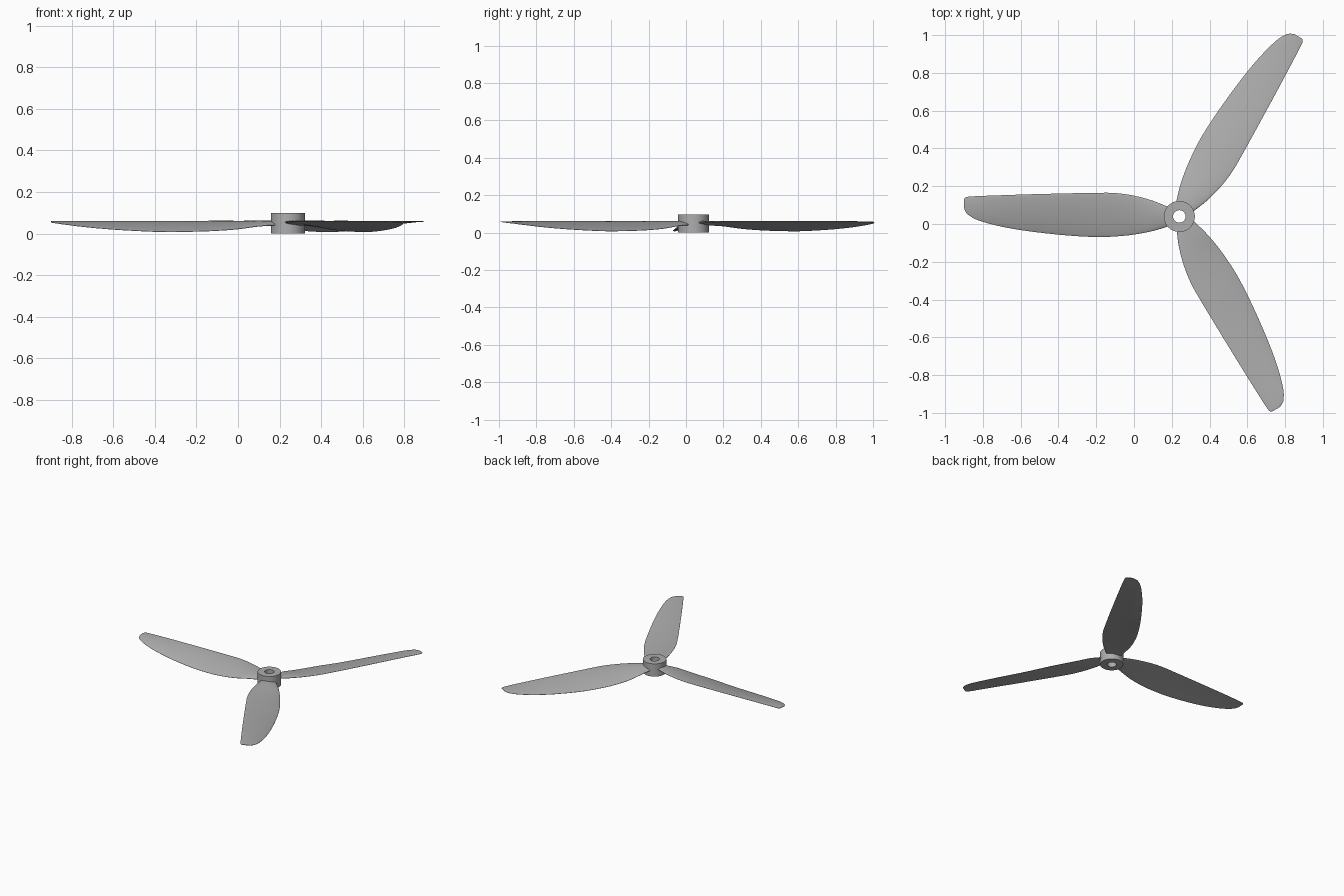
import bpy, bmesh, math
from mathutils import Matrix, Vector

if "Cube" in bpy.data.objects:
    bpy.data.objects.remove(bpy.data.objects["Cube"], do_unlink=True)

HUB = Vector((0.24, 0.04, 0))

grey = bpy.data.materials.new("plain grey")
grey.use_nodes = True
colour = (0.42, 0.42, 0.42, 1)
grey.diffuse_color = colour
grey.node_tree.nodes["Principled BSDF"].inputs["Base Color"].default_value = colour


def finish(bm, name, angle):
    bmesh.ops.recalc_face_normals(bm, faces=bm.faces)
    mesh = bpy.data.meshes.new(name)
    bm.to_mesh(mesh)
    bm.free()
    mesh.materials.append(grey)
    obj = bpy.data.objects.new(name, mesh)
    bpy.context.collection.objects.link(obj)
    bpy.ops.object.select_all(action='DESELECT')
    obj.select_set(True)
    bpy.context.view_layer.objects.active = obj
    bpy.ops.object.shade_smooth_by_angle(angle=math.radians(angle))
    return obj


def bridge(bm, a, b):
    for i in range(len(a)):
        j = (i + 1) % len(a)
        bm.faces.new((a[i], a[j], b[j], b[i]))


def smooth_stations(rows, steps):
    """Catmull-Rom interpolation of the blade stations."""
    out = []
    for i in range(len(rows) - 1):
        quad = [rows[max(i - 1, 0)], rows[i], rows[i + 1], rows[min(i + 2, len(rows) - 1)]]
        for k in range(steps):
            t = k / steps
            out.append([b + t / 2 * (c - a + t * (2 * a - 5 * b + 4 * c - d
                                                  + t * (3 * (b - c) + d - a)))
                        for a, b, c, d in zip(*quad)])
    return out + [rows[-1]]


# Hub: a round collar with a through bore
bm = bmesh.new()
rings = []
for radius, z in ((0.082, 0), (0.082, 0.098), (0.033, 0.098), (0.033, 0)):
    rings.append([bm.verts.new((radius * math.cos(a), radius * math.sin(a), z))
                  for a in (math.tau * i / 64 for i in range(64))])
for i in range(4):
    bridge(bm, rings[i], rings[(i + 1) % 4])
hub = finish(bm, "hub", 30)
hub.location = HUB

# Blade stations: radius, high edge, low edge, high edge z, low edge z, thickness
STATIONS = [
    (0.05, 0.046, -0.05, 0.054, 0.043, 0.018),
    (0.14, 0.083, -0.077, 0.057, 0.036, 0.015),
    (0.24, 0.11, -0.096, 0.059, 0.022, 0.012),
    (0.34, 0.124, -0.106, 0.06, 0.014, 0.01),
    (0.44, 0.125, -0.109, 0.06, 0.01, 0.009),
    (0.6, 0.122, -0.1, 0.06, 0.008, 0.008),
    (0.8, 0.117, -0.078, 0.06, 0.017, 0.007),
    (0.95, 0.112, -0.052, 0.06, 0.029, 0.006),
    (1.06, 0.108, -0.022, 0.059, 0.042, 0.005),
    (1.11, 0.105, 0.003, 0.058, 0.049, 0.004),
    (1.13, 0.102, 0.022, 0.058, 0.052, 0.003),
    (1.14, 0.092, 0.045, 0.057, 0.055, 0.002),
]
CHORD = 14


def section(bm, r, hi, lo, z_hi, z_lo, thick):
    """Closed, slightly cambered aerofoil loop across the blade."""
    upper, lower = [], []
    for i in range(CHORD + 1):
        f = (1 - math.cos(math.pi * i / CHORD)) / 2
        y, z = hi + (lo - hi) * f, z_hi + (z_lo - z_hi) * f
        arch = 4 * f * (1 - f)
        z += 0.025 * (hi - lo) * arch
        half = thick / 2 * math.sqrt(arch) + 0.0008
        upper.append(bm.verts.new((-r, y, z + half)))
        lower.append(bm.verts.new((-r, y, z - half)))
    return upper + lower[::-1]


# Three identical twisted blades around the hub
for n, name in enumerate(("right_blade", "front_blade", "back_blade")):
    bm = bmesh.new()
    loops = [section(bm, *row) for row in smooth_stations(STATIONS, 4)]
    for a, b in zip(loops, loops[1:]):
        bridge(bm, a, b)
    bm.faces.new(loops[0])
    bm.faces.new(loops[-1])
    bm.transform(Matrix.Translation(HUB) @ Matrix.Rotation(math.tau * n / 3, 4, 'Z'))
    finish(bm, name, 50)
